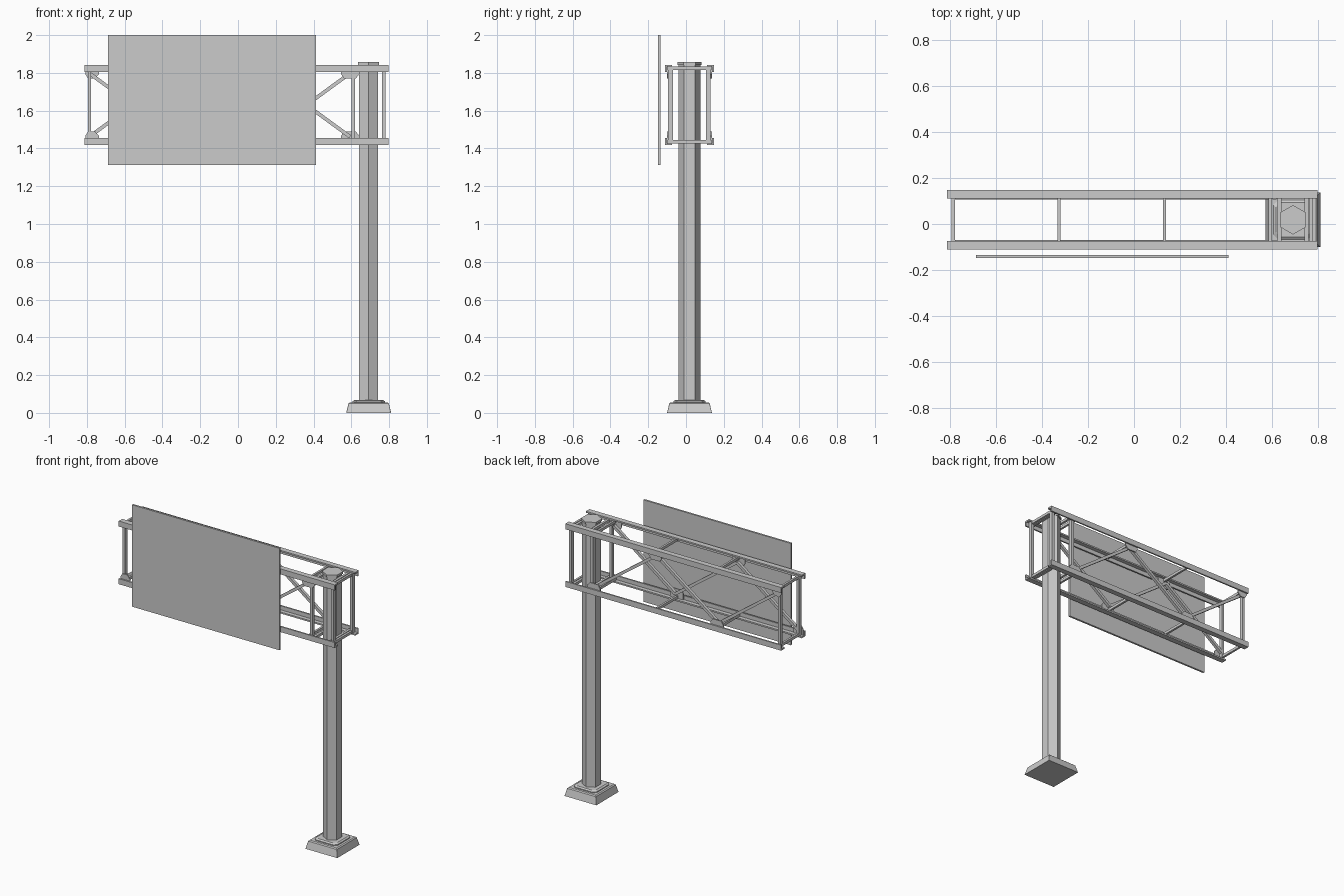
import bpy, bmesh, math
from mathutils import Vector, Matrix

cube = bpy.data.objects.get("Cube")
if cube:
    bpy.data.objects.remove(cube, do_unlink=True)

grey = bpy.data.materials.new("galvanised_grey")
grey.use_nodes = True
GREY = (0.6, 0.6, 0.6, 1)
grey.diffuse_color = GREY
grey.node_tree.nodes["Principled BSDF"].inputs["Base Color"].default_value = GREY

YC = 0.0185                 # centre line of truss and post
POST_X = 0.692
ZB, ZT = 1.417, 1.843       # bottom and top of truss
HALF = 0.1285               # half depth of truss
LEG, WALL = 0.037, 0.01     # angle bar size
XL, XR = -0.813, 0.798
NODES = [-0.787, -0.327, 0.133, 0.593]


def finish(name, bm):
    bmesh.ops.recalc_face_normals(bm, faces=bm.faces)
    mesh = bpy.data.meshes.new(name)
    bm.to_mesh(mesh)
    bm.free()
    mesh.materials.append(grey)
    obj = bpy.data.objects.new(name, mesh)
    bpy.context.collection.objects.link(obj)
    return obj


def box(name, x0, x1, y0, y1, z0, z1):
    bm = bmesh.new()
    bmesh.ops.create_cube(bm, size=1)
    for v in bm.verts:
        v.co = Vector(((x0 + x1) / 2 + v.co.x * (x1 - x0),
                       (y0 + y1) / 2 + v.co.y * (y1 - y0),
                       (z0 + z1) / 2 + v.co.z * (z1 - z0)))
    return finish(name, bm)


def prism(name, points, offset):
    """Extrude a flat outline along an offset."""
    bm = bmesh.new()
    face = bm.faces.new([bm.verts.new(p) for p in points])
    ext = bmesh.ops.extrude_face_region(bm, geom=[face])
    bmesh.ops.translate(bm, vec=offset, verts=[v for v in ext["geom"] if isinstance(v, bmesh.types.BMVert)])
    return finish(name, bm)


def stack(name, rings):
    """Loft chamfered squares (half size, corner cut, height) round the post axis."""
    bm = bmesh.new()
    loops = []
    for h, c, z in rings:
        pts = [(h, c - h), (h, h - c), (h - c, h), (c - h, h),
               (-h, h - c), (-h, c - h), (c - h, -h), (h - c, -h)]
        loops.append([bm.verts.new((POST_X + x, YC + y, z)) for x, y in pts])
    for a, b in zip(loops, loops[1:]):
        for i in range(8):
            j = (i + 1) % 8
            bm.faces.new((a[i], a[j], b[j], b[i]))
    bm.faces.new(loops[0])
    bm.faces.new(loops[-1])
    return finish(name, bm)


def hexagon(name, radius, z0, z1):
    bm = bmesh.new()
    bmesh.ops.create_cone(bm, cap_ends=True, segments=6, radius1=radius, radius2=radius, depth=z1 - z0)
    # Put the corners on the y axis
    top = max(bm.verts, key=lambda v: v.co.y)
    if abs(top.co.x) > radius * 0.1:
        bmesh.ops.rotate(bm, verts=bm.verts, matrix=Matrix.Rotation(math.pi / 6, 3, "Z"))
    bmesh.ops.translate(bm, verts=bm.verts, vec=(POST_X, YC, (z0 + z1) / 2))
    return finish(name, bm)


# Footing, base plate and six-sided post
stack("footing", [(0.119, 0.001, 0), (0.107, 0.001, 0.05), (0.1, 0.001, 0.056)])
stack("base_plate", [(0.085, 0.02, 0.056), (0.085, 0.02, 0.062), (0.075, 0.02, 0.069)])
hexagon("post", 0.058, 0.06, 1.845)
hexagon("post_cap", 0.064, 1.843, 1.858)

# Sign panel
box("sign_panel", -0.688, 0.412, -0.147, -0.134, 1.313, 2.0)

# Four angle-bar chords
profile = [(0, 0), (LEG, 0), (LEG, WALL), (WALL, WALL), (WALL, LEG), (0, LEG)]
for side, sy in (("front", -1), ("back", 1)):
    for level, z, up in (("bottom", ZB, 1), ("top", ZT, -1)):
        pts = [(XL, YC + sy * (HALF - a), z + up * b) for a, b in profile]
        prism(f"{side}_{level}_chord", pts, (XR - XL, 0, 0))


def side_y(sy, a, b):
    """Y range lying a to b inside the outer face of one side."""
    return sorted((YC + sy * (HALF - a), YC + sy * (HALF - b)))


# Uprights, diagonals and joint plates on both sides
for side, sy in (("front", -1), ("back", 1)):
    y0, y1 = side_y(sy, 0.016, 0.041)
    for i, x in enumerate((-0.786, 0.611, 0.771)):
        box(f"{side}_upright_{i}", x - 0.009, x + 0.009, y0, y1, ZB + WALL, ZT - WALL)

    # The two sides zigzag in opposite directions
    y0, y1 = side_y(sy, 0.02, 0.04)
    joints = []
    for i, x in enumerate(NODES):
        high = (i % 2 == 0) == (sy > 0)
        joints.append((x, high))
    ends = [Vector((x, y0, ZT - 0.045 if high else ZB + 0.045)) for x, high in joints]
    for i, (a, b) in enumerate(zip(ends, ends[1:])):
        d = (b - a).normalized()
        n = Vector((-d.z, 0, d.x)) * 0.0095
        prism(f"{side}_diagonal_{i}", [a - n, b - n, b + n, a + n], (0, y1 - y0, 0))

    g0, g1 = side_y(sy, WALL, WALL + 0.007)
    for i, (x, high) in enumerate(joints):
        z, s = (ZT, -1) if high else (ZB, 1)
        left = max(x - 0.047, XL + 0.005)
        right = x + 0.05
        pts = [(left, g0, z + s * WALL), (right, g0, z + s * WALL), (right, g0, z + s * 0.05),
               (right - 0.02, g0, z + s * 0.073), (left + 0.015, g0, z + s * 0.073), (left, g0, z + s * 0.05)]
        prism(f"{side}_joint_plate_{i}", pts, (0, g1 - g0, 0))

# Cross members between the sides, including the pair hugging the post
inner = HALF - 0.012
for level, z in (("bottom", ZB + WALL), ("top", ZT - WALL - 0.018)):
    for i, x in enumerate(NODES + [0.771]):
        box(f"{level}_cross_bar_{i}", x - 0.007, x + 0.007, YC - inner, YC + inner, z, z + 0.018)
    for i, s in enumerate((-1, 1)):
        x = POST_X + s * 0.059
        box(f"{level}_post_clamp_{i}", x - 0.008, x + 0.008, YC - inner, YC + inner, z, z + 0.018)
